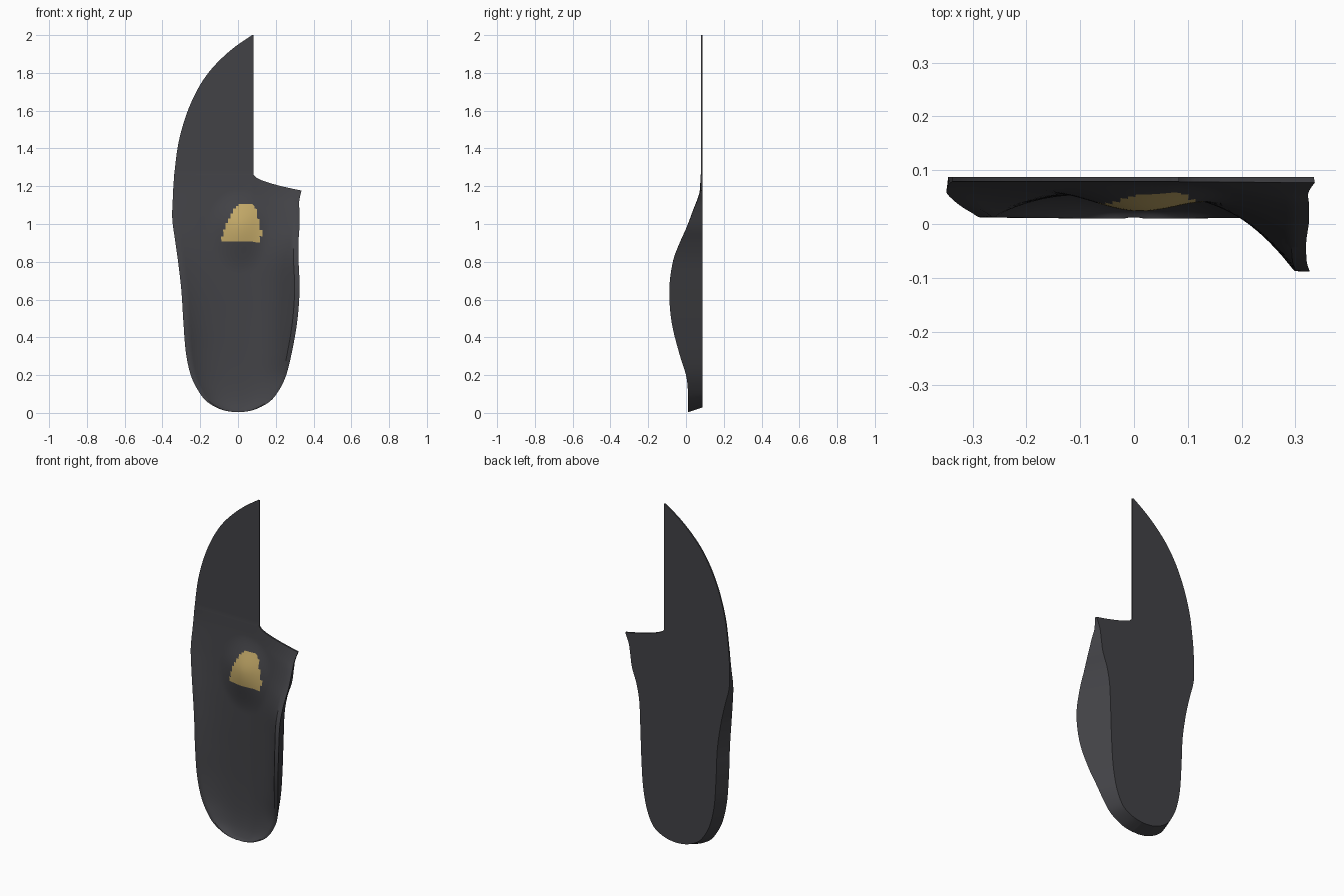
import bpy, bmesh, math

if "Cube" in bpy.data.objects:
    bpy.data.objects.remove(bpy.data.objects["Cube"])

BACK = 0.0875          # flat underside plane
N, K = 48, 30          # columns; column K carries the straight forefoot edge
SUB = 9                # rows between two stations

# Body stations: z, left x, right x, left inset, right inset, left rim y, right rim y, centre y
BODY = [
    (0.004, -0.02, 0.02, 0.005, 0.005, 0.010, 0.010, 0.012),
    (0.018, -0.09, 0.09, 0.015, 0.015, 0.010, 0.010, 0.026),
    (0.06, -0.165, 0.168, 0.025, 0.03, 0.011, 0.011, 0.042),
    (0.12, -0.212, 0.217, 0.03, 0.045, 0.011, 0.010, 0.052),
    (0.20, -0.250, 0.255, 0.03, 0.055, 0.012, 0.000, 0.057),
    (0.32, -0.276, 0.285, 0.03, 0.065, 0.012, -0.037, 0.059),
    (0.48, -0.289, 0.313, 0.032, 0.083, 0.013, -0.076, 0.058),
    (0.65, -0.300, 0.326, 0.035, 0.09, 0.020, -0.0885, 0.056),
    (0.80, -0.317, 0.321, 0.03, 0.078, 0.030, -0.070, 0.056),
    (0.92, -0.334, 0.320, 0.02, 0.058, 0.043, -0.034, 0.059),
    (1.03, -0.348, 0.325, 0.006, 0.035, 0.058, 0.004, 0.064),
    (1.14, -0.345, 0.325, 0.0, 0.022, 0.071, 0.037, 0.071),
    (1.20, -0.342, 0.324, 0.0, 0.012, 0.076, 0.058, 0.075),
    (1.26, -0.338, 0.336, 0.0, 0.002, 0.078, 0.077, 0.078),
]
# Forefoot outline: z, left x (right side is a straight cut)
FORE = [(1.26, -0.338), (1.42, -0.317), (1.56, -0.280), (1.68, -0.231),
        (1.78, -0.172), (1.86, -0.104), (1.935, -0.02), (2.0, 0.074)]


def spline(pts):
    """Catmull-Rom rows through the stations."""
    rows = []
    for i in range(len(pts) - 1):
        a, b = pts[i], pts[i + 1]
        p = pts[i - 1] if i else a
        n = pts[i + 2] if i + 2 < len(pts) else b
        for s in range(SUB):
            t = s / SUB
            rows.append([0.5 * (2 * B + (C - A) * t + (2 * A - 5 * B + 4 * C - D) * t * t
                                + (3 * B - A - 3 * C + D) * t ** 3)
                         for A, B, C, D in zip(p, a, b, n)])
    return rows + [list(pts[-1])]


def smooth(x, a, b):
    t = max(0, min(1, (x - a) / (b - a)))
    return t * t * (3 - 2 * t)


def pad(x, z):
    """Raised metatarsal dome."""
    dz = (z - 0.99) / (0.24 if z < 0.99 else 0.19)
    r = math.hypot((x - 0.01) / 0.17, dz)
    return 0.038 * (1 - smooth(r, 0.0, 1.05))


bm = bmesh.new()
back_of = {}


def add_point(x, y, z, xb, zb):
    v = bm.verts.new((x, y, z))
    back_of[v] = (xb, BACK, zb)
    return v


# Heel cup, arch flange and wing
grid = []
for z, L, R, il, ir, yl, yr, yc in spline(BODY):
    row = []
    for j in range(N + 1):
        f = j / N
        u = 2 * f - 1
        w = min(1, abs(u) / 0.92) ** (2.6 if u > 0 else 3.2)
        t = max(0, (j - K) / (N - K))
        drop = -0.083 * t ** 0.6 * smooth(z, 0.75, 1.26)
        x = L + f * (R - L)
        zz = z + drop
        y = min(yc + ((yr if u > 0 else yl) - yc) * w - pad(x, zz), 0.079)
        xb = L + il + f * (R - ir - L - il)
        row.append(add_point(x, y, zz, xb, zz + 0.026 * max(0, 1 - z / 0.12)))
    grid.append(row)

# Thin forefoot blade
cut = grid[-1][K].co.x
for z, L in spline(FORE)[1:]:
    row = []
    for j in range(K + 1):
        x = L + (cut - L) * j / K
        row.append(add_point(x, 0.079, z, x, z))
    grid.append(row)

patch = [(-0.09, 0.905), (0.115, 0.905), (0.125, 0.95), (0.09, 1.105), (0.0, 1.105), (-0.065, 1.0)]


def in_patch(x, z):
    return all((bx - ax) * (z - az) - (bz - az) * (x - ax) >= 0
               for (ax, az), (bx, bz) in zip(patch, patch[1:] + patch[:1]))


# Front faces, with the coloured spot on the pad
front = []
for a, b in zip(grid, grid[1:]):
    for j in range(min(len(a), len(b)) - 1):
        face = bm.faces.new((a[j], a[j + 1], b[j + 1], b[j]))
        c = face.calc_center_median()
        face.material_index = 1 if in_patch(c.x, c.z) else 0
        front.append(face)

# Flat back and side walls
rim = [e for e in bm.edges if e.is_boundary]
twin = {v: bm.verts.new(co) for v, co in back_of.items()}
for face in front:
    bm.faces.new([twin[v] for v in reversed(face.verts)])
for e in rim:
    a, b = e.verts
    bm.faces.new((a, b, twin[b], twin[a]))
bmesh.ops.recalc_face_normals(bm, faces=bm.faces)

mesh = bpy.data.meshes.new("insole_shell")
bm.to_mesh(mesh)
bm.free()
for name, col in (("charcoal", (0.055, 0.055, 0.062, 1)), ("tan_spot", (0.55, 0.40, 0.14, 1))):
    mat = bpy.data.materials.new(name)
    mat.diffuse_color = col
    mat.use_nodes = True
    mat.node_tree.nodes["Principled BSDF"].inputs["Base Color"].default_value = mat.diffuse_color
    mesh.materials.append(mat)
shell = bpy.data.objects.new("insole_shell", mesh)
bpy.context.collection.objects.link(shell)
bpy.context.view_layer.objects.active = shell
shell.select_set(True)
bpy.ops.object.shade_smooth_by_angle(angle=math.radians(35))
